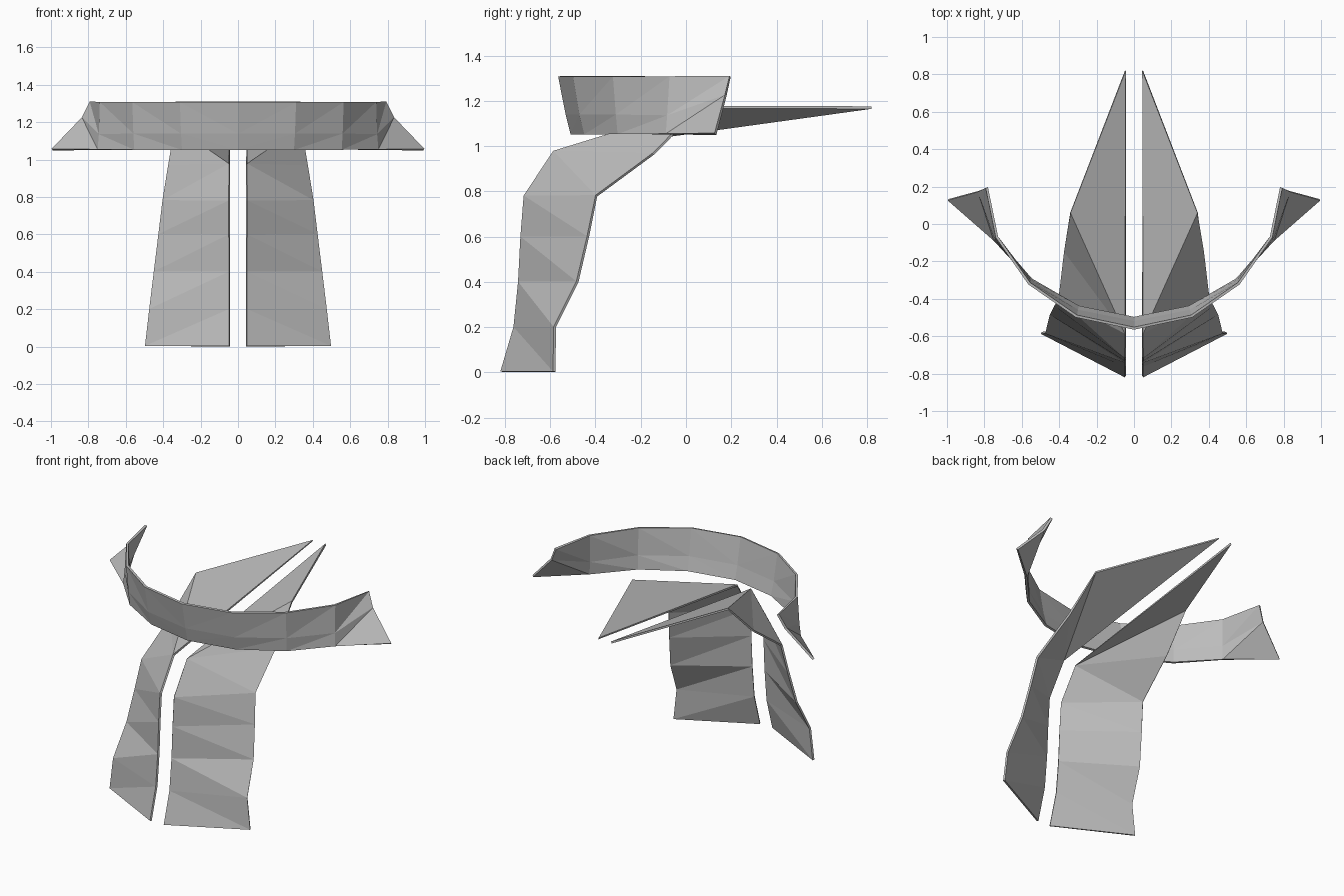
import bpy
import bmesh

if "Cube" in bpy.data.objects:
    bpy.data.objects.remove(bpy.data.objects["Cube"])

grey = bpy.data.materials.new("plate_grey")
grey.diffuse_color = (0.5, 0.5, 0.5, 1)
grey.use_nodes = True
grey.node_tree.nodes["Principled BSDF"].inputs["Base Color"].default_value = grey.diffuse_color


def sheet(name, points, faces, thickness):
    """Half of a thin faceted plate, mirrored across x and given thickness."""
    bm = bmesh.new()
    verts = [bm.verts.new(p) for p in points]
    for f in faces:
        bm.faces.new([verts[i] for i in f])
    bmesh.ops.recalc_face_normals(bm, faces=bm.faces[:])
    mesh = bpy.data.meshes.new(name)
    bm.to_mesh(mesh)
    bm.free()
    mesh.materials.append(grey)
    obj = bpy.data.objects.new(name, mesh)
    bpy.context.collection.objects.link(obj)
    mirror = obj.modifiers.new("mirror", 'MIRROR')
    mirror.use_clip = True
    solid = obj.modifiers.new("thickness", 'SOLIDIFY')
    solid.thickness = thickness
    solid.offset = 0
    return obj


# Hanging panels: (z, inner edge y, outer edge x, outer edge y) per row
rows = [(0.003, -0.815, 0.495, -0.582), (0.2, -0.757, 0.472, -0.580),
        (0.4, -0.737, 0.447, -0.480), (0.6, -0.727, 0.422, -0.433),
        (0.78, -0.713, 0.400, -0.396)]
INNER = 0.046
pts, tris = [], []
for z, yi, xo, yo in rows:
    pts += [(INNER, yi, z), (xo, yo, z)]
# shoulder fold, rising outer edge and pointed back blade
pts += [(INNER, -0.583, 0.975), (0.37, -0.145, 0.965),
        (0.34, 0.06, 1.172), (INNER, 0.82, 1.17)]
for r in range(5):
    a = 2 * r
    tris += [(a, a + 1, a + 2), (a + 1, a + 3, a + 2)]
tris += [(10, 11, 12), (10, 12, 13)]
sheet("hanging_panels", pts, tris, 0.012)

# Curved collar band: upper, middle and lower edge, from centre to tip
upper = [(0, -0.558, 1.308), (0.308, -0.493, 1.308), (0.56, -0.318, 1.308),
         (0.733, -0.07, 1.308), (0.787, 0.195, 1.308)]
middle = [(0, -0.525, 1.14), (0.302, -0.465, 1.14), (0.555, -0.305, 1.14),
          (0.738, -0.08, 1.135), (0.83, 0.175, 1.222)]
lower = [(0, -0.503, 1.053), (0.297, -0.443, 1.053), (0.55, -0.297, 1.053),
         (0.745, -0.085, 1.053), (0.993, 0.13, 1.053)]
n = len(upper)
tris = []
for r in range(2):
    for c in range(n - 1):
        a, b = r * n + c, (r + 1) * n + c
        tris += [(a, b, a + 1), (a + 1, b, b + 1)]
sheet("collar_band", upper + middle + lower, tris, 0.014)
